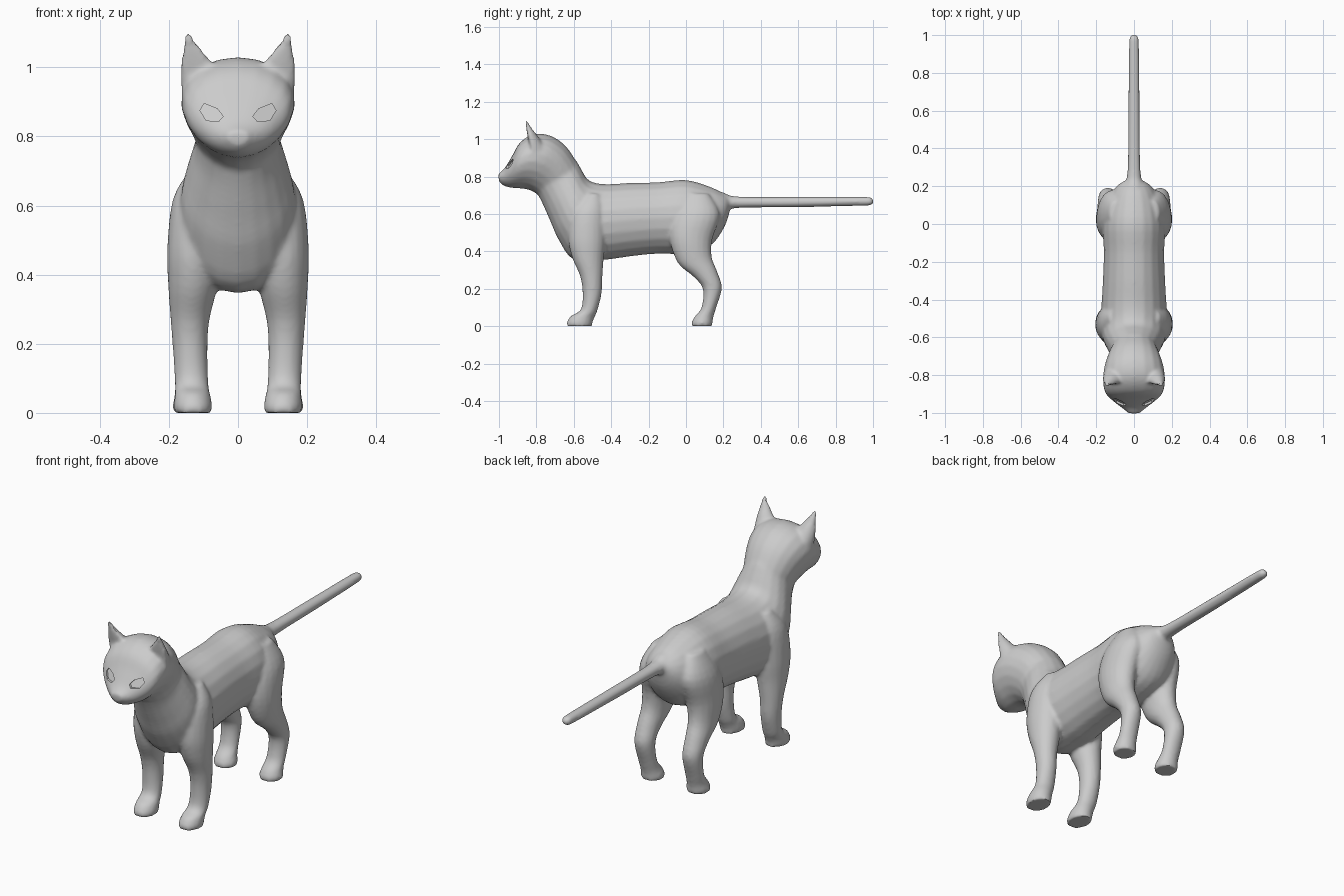
import bpy, bmesh, math
from mathutils import Vector

if "Cube" in bpy.data.objects:
    bpy.data.objects.remove(bpy.data.objects["Cube"])

N = 20


def spline(rings, steps=4):
    # Catmull-Rom interpolation of the section values
    out = []
    for i in range(len(rings) - 1):
        p0, p1 = rings[max(i - 1, 0)], rings[i]
        p2, p3 = rings[i + 1], rings[min(i + 2, len(rings) - 1)]
        for s in range(steps):
            t = s / steps
            out.append([0.5 * (2 * b + (c - a) * t + (2 * a - 5 * b + 4 * c - d) * t * t
                               + (3 * b - a - 3 * c + d) * t ** 3)
                        for a, b, c, d in zip(p0, p1, p2, p3)])
    return out + [list(rings[-1])]


def loft(name, rings, side=1, egg=0.0, hollow=1.0):
    # section: upper/front point (y, z), lower/back point (y, z), then x range or half width
    rings = [r if len(r) == 6 else (*r[:4], -r[4], r[4]) for r in rings]
    bm = bmesh.new()
    loops = []
    for y1, z1, y2, z2, xa, xb in spline(rings):
        loop = []
        for k in range(N):
            a = 2 * math.pi * k / N
            c, s = math.cos(a), math.sin(a)
            x = (xa + xb) / 2 + (xb - xa) / 2 * c * (1 + egg * s)
            v = s * hollow if s > 0 else s
            loop.append(bm.verts.new((side * x, (y1 + y2) / 2 + (y1 - y2) / 2 * v,
                                      (z1 + z2) / 2 + (z1 - z2) / 2 * v)))
        loops.append(loop)
    for a, b in zip(loops, loops[1:]):
        for k in range(N):
            j = (k + 1) % N
            bm.faces.new((a[k], a[j], b[j], b[k]))
    bm.faces.new(loops[0])
    bm.faces.new(loops[-1])
    bmesh.ops.recalc_face_normals(bm, faces=bm.faces)
    return to_object(name, bm)


def to_object(name, bm):
    me = bpy.data.meshes.new(name)
    bm.to_mesh(me)
    bm.free()
    ob = bpy.data.objects.new(name, me)
    bpy.context.collection.objects.link(ob)
    return ob


# torso and neck
torso = loft("body", [
    (.24, .69, .235, .62, .03), (.20, .71, .205, .53, .09), (.13, .745, .13, .43, .135),
    (0, .782, 0, .388, .165), (-.15, .77, -.15, .388, .16), (-.3, .766, -.3, .373, .165),
    (-.42, .76, -.45, .353, .172), (-.49, .768, -.6, .355, .172), (-.53, .79, -.68, .46, .165),
    (-.56, .84, -.725, .56, .145), (-.59, .89, -.765, .65, .125), (-.65, .96, -.79, .70, .12)])

# head and muzzle
head = loft("head", [
    (-.58, .87, -.75, .66, .115), (-.64, .96, -.79, .70, .138), (-.72, 1.017, -.83, .725, .158),
    (-.81, 1.027, -.87, .735, .163), (-.885, .985, -.91, .738, .15), (-.93, .91, -.947, .742, .11),
    (-.97, .845, -.98, .755, .062), (-1.004, .815, -1.0, .775, .03)], egg=.15)

# tail
tail = loft("tail", [
    (.12, .74, .12, .57, .08), (.2, .715, .2, .61, .055), (.28, .693, .28, .632, .035),
    (.6, .692, .6, .636, .03), (.95, .692, .95, .644, .027), (.985, .687, .985, .648, .022),
    (1.003, .676, 1.003, .656, .01)])

front_leg = [
    (-.53, .71, -.46, .71, .07, .135), (-.61, .62, -.43, .62, .05, .188),
    (-.63, .48, -.43, .47, .05, .205), (-.61, .37, -.44, .36, .06, .202),
    (-.567, .27, -.447, .26, .083, .195), (-.553, .18, -.452, .17, .088, .188),
    (-.562, .09, -.475, .08, .085, .183), (-.615, .055, -.488, .05, .08, .183),
    (-.638, .02, -.5, .02, .074, .186), (-.638, 0, -.5, 0, .076, .183)]
hind_leg = [
    (0, .71, .12, .71, .07, .13), (-.07, .6, .18, .6, .04, .188),
    (-.09, .48, .14, .46, .05, .202), (-.045, .34, .138, .37, .07, .198),
    (.04, .265, .168, .29, .083, .193), (.09, .2, .192, .205, .088, .188),
    (.083, .1, .162, .1, .088, .183), (.045, .05, .147, .05, .082, .184),
    (.03, .02, .142, .02, .074, .19), (.03, 0, .142, 0, .076, .186)]
ear = [
    (-.89, .92, -.74, .94, .05, .163), (-.885, .98, -.77, .985, .055, .166),
    (-.88, 1.02, -.795, 1.02, .08, .164), (-.872, 1.06, -.825, 1.06, .113, .158),
    (-.868, 1.1, -.848, 1.1, .138, .152)]

# paired legs and ears
parts = [torso, head, tail]
for s in (1, -1):
    parts += [loft("front_leg", front_leg, s), loft("hind_leg", hind_leg, s),
              loft("ear", ear, s, hollow=.25)]

# fuse everything into one smooth skin
bpy.ops.object.select_all(action='DESELECT')
for p in parts:
    p.select_set(True)
bpy.context.view_layer.objects.active = torso
bpy.ops.object.join()
body = torso
rm = body.modifiers.new("fuse", 'REMESH')
rm.mode = 'VOXEL'
rm.voxel_size = .009
sm = body.modifiers.new("soften", 'SMOOTH')
sm.factor, sm.iterations = .5, 6
bpy.ops.object.modifier_apply(modifier="fuse")
bpy.ops.object.modifier_apply(modifier="soften")

# eyes: slanted six-sided sockets cut into the face, each with a flat eye inside
outline = [(.11, .875), (.098, .895), (.06, .88), (.043, .858), (.056, .843), (.092, .846)]
cutters = []
for s in (1, -1):
    bm, eye_bm = bmesh.new(), bmesh.new()
    front, back, eye_v = [], [], []
    for x, z in outline:
        hit, loc, _, _ = body.ray_cast(Vector((s * x, -2, z)), Vector((0, 1, 0)))
        y = loc.y if hit else -.92
        front.append(bm.verts.new((s * x, y - .05, z)))
        back.append(bm.verts.new((s * x, y + .012, z)))
        eye_v.append(eye_bm.verts.new((s * x, y + .011, z)))
    bm.faces.new(front)
    bm.faces.new(back)
    for k in range(6):
        j = (k + 1) % 6
        bm.faces.new((front[k], front[j], back[j], back[k]))
    f = eye_bm.faces.new(eye_v)
    f.normal_update()
    if f.normal.y > 0:
        f.normal_flip()
    bmesh.ops.recalc_face_normals(bm, faces=bm.faces)
    cutter = to_object("eye_cutter", bm)
    cutter.hide_render = True
    to_object("eye", eye_bm)
    cut = body.modifiers.new("socket", 'BOOLEAN')
    cut.operation, cut.object = 'DIFFERENCE', cutter
    bpy.ops.object.modifier_apply(modifier="socket")
    cutters.append(cutter)
for c in cutters:
    bpy.data.objects.remove(c)

bpy.ops.object.shade_smooth_by_angle(angle=math.radians(45))
